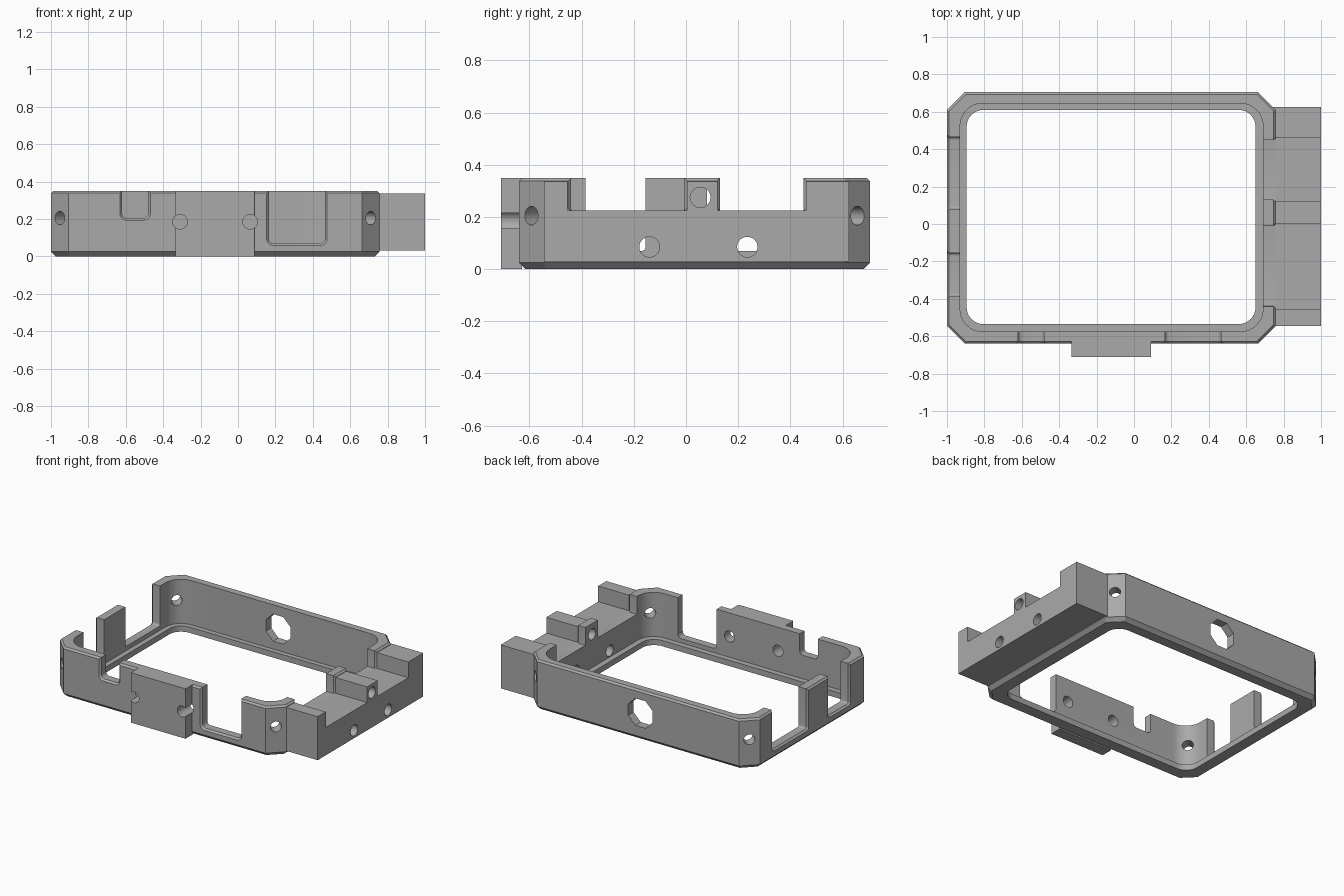
import bpy, bmesh, math
from mathutils import Vector

if "Cube" in bpy.data.objects:
    bpy.data.objects.remove(bpy.data.objects["Cube"])

grey = bpy.data.materials.new("mid grey")
grey.diffuse_color = (0.4, 0.4, 0.4, 1)
grey.use_nodes = True
grey.node_tree.nodes["Principled BSDF"].inputs["Base Color"].default_value = grey.diffuse_color


def loft(name, rings):
    """Closed solid through rings with equal point counts."""
    bm = bmesh.new()
    vs = [[bm.verts.new(p) for p in ring] for ring in rings]
    n = len(rings[0])
    for a, b in zip(vs, vs[1:]):
        for i in range(n):
            j = (i + 1) % n
            bm.faces.new((a[i], a[j], b[j], b[i]))
    bm.faces.new(vs[0])
    bm.faces.new(vs[-1])
    bmesh.ops.recalc_face_normals(bm, faces=bm.faces)
    me = bpy.data.meshes.new(name)
    bm.to_mesh(me)
    bm.free()
    ob = bpy.data.objects.new(name, me)
    bpy.context.collection.objects.link(ob)
    me.materials.append(grey)
    return ob


def rounded_rect(x0, x1, y0, y1, r, z, steps=8):
    """Rectangle ring; steps=1 gives chamfered corners."""
    pts = []
    corners = [(x1 - r, y1 - r), (x0 + r, y1 - r), (x0 + r, y0 + r), (x1 - r, y0 + r)]
    for k, (cx, cy) in enumerate(corners):
        for i in range(steps + 1):
            a = math.pi / 2 * (k + i / steps)
            pts.append((cx + r * math.cos(a), cy + r * math.sin(a), z))
    return pts


def rod(p, axis, r, length, sides=32, turn=0.0):
    """Cutter cylinder centred on p."""
    axis = Vector(axis).normalized()
    u = axis.cross(Vector((0, 0, 1))).normalized()
    v = u.cross(axis)
    rings = []
    for s in (-0.5, 0.5):
        c = Vector(p) + axis * length * s
        rings.append([c + r * (math.cos(a) * u + math.sin(a) * v)
                      for a in (turn + 2 * math.pi * i / sides for i in range(sides))])
    return loft("hole_cutter", rings)


def notch(place, u0, u1, floor, r, flare=0.012, floor_flare=0.012):
    """U-shaped wall cutter flaring at the outer face; place(u, depth, z)."""
    rings = []
    for d, f in ((-0.02, 1), (0, 1), (0.012, 0), (0.12, 0)):
        a, b, z, q = u0 - flare * f, u1 + flare * f, floor - floor_flare * f, r + flare * f
        prof = [(a, 0.5)]
        for cx, start in ((a + q, math.pi), (b - q, 1.5 * math.pi)):
            for i in range(6):
                t = start + math.pi / 2 * i / 5
                prof.append((cx + q * math.cos(t), z + q + q * math.sin(t)))
        prof.append((b, 0.5))
        rings.append([place(u, d, w) for u, w in prof])
    return loft("notch_cutter", rings)


def cut(ob, cutters):
    bpy.context.view_layer.objects.active = ob
    for c in cutters:
        m = ob.modifiers.new("cut", 'BOOLEAN')
        m.operation, m.solver, m.object = 'DIFFERENCE', 'EXACT', c
        bpy.ops.object.modifier_apply(modifier=m.name)


X0, X1, Y0, Y1, H, C = -1.0, 0.757, -0.64, 0.705, 0.35, 0.095


def outer(inset, z):
    return rounded_rect(X0 + inset, X1 - inset, Y0 + inset, Y1 - inset, C - inset * 0.6, z, 1)


# Main frame with chamfered corners, bottom and top edges
frame = loft("frame", [outer(0.025, 0), outer(0, 0.025), outer(0, H - 0.012), outer(0.012, H)])

# Inner pocket and smaller floor opening leave a thin lip
pocket = loft("pocket_cutter", [rounded_rect(-0.93, 0.69, -0.575, 0.645, 0.12, z) for z in (0.04, 0.6)])
opening = loft("opening_cutter", [rounded_rect(-0.895, 0.65, -0.535, 0.61, 0.09, z) for z in (-0.2, 0.2)])

# Wall notches
front = lambda u, d, z: (u, Y0 + d, z)
left = lambda u, d, z: (X0 + d, u, z)
right = lambda u, d, z: (X1 - d, u, z)
notches = [
    notch(front, -0.62, -0.48, 0.205, 0.025),
    notch(front, 0.165, 0.465, 0.07, 0.025),
    notch(left, 0.08, 0.465, 0.07, 0.015),
    notch(left, -0.385, -0.155, 0.07, 0.015),
    notch(right, -0.44, -0.008, 0.225, 0.002, 0.012, 0),
    notch(right, 0.13, 0.45, 0.225, 0.002, 0.012, 0),
]

# Diagonal corner holes
corner_holes = []
for x, sx in ((X0 + C / 2, 1), (X1 - C / 2, -1)):
    for y, sy in ((Y0 + C / 2, 1), (Y1 - C / 2, -1)):
        corner_holes.append(rod((x, y, 0.205), (sx, sy, 0), 0.036, 0.35))

# Octagonal hole in the back wall
octagon = rod((-0.14, 0.68, 0.19), (0, 1, 0), 0.103, 0.2, 8, math.pi / 8)

# Bolt holes through the front and right walls
front_holes = [rod((x, -0.65, 0.185), (0, 1, 0), 0.039, 0.3) for x in (-0.31, 0.065)]
right_holes = [rod((0.85, y, z), (1, 0, 0), 0.039, 0.5)
               for y, z in ((-0.14, 0.085), (0.235, 0.085), (0.055, 0.275))]

# Front mounting pad
front_pad = loft("front_pad", [rounded_rect(-0.335, 0.09, -0.71, -0.628, 0.0005, z, 1) for z in (0, H)])

# Right side bracket: low bar with two end blocks and a middle lug
profile = [(-0.545, 0.03), (0.625, 0.03), (0.625, 0.335), (0.46, 0.335), (0.46, 0.225),
           (0.12, 0.225), (0.12, 0.335), (0.003, 0.335), (0.003, 0.225),
           (-0.455, 0.225), (-0.455, 0.335), (-0.545, 0.335)]
side_bracket = loft("side_bracket", [[(x, y, z) for y, z in profile] for x in (0.743, 1.0)])

cut(frame, [pocket, opening] + notches + corner_holes + [octagon] + front_holes + right_holes)
cut(front_pad, front_holes)
cut(side_bracket, right_holes)

for c in [pocket, opening, octagon] + notches + corner_holes + front_holes + right_holes:
    bpy.data.objects.remove(c)

# Smooth the round holes and fillets, keep edges sharp
for ob in (frame, front_pad, side_bracket):
    bpy.ops.object.select_all(action='DESELECT')
    ob.select_set(True)
    bpy.context.view_layer.objects.active = ob
    bpy.ops.object.shade_smooth_by_angle(angle=math.radians(25))
